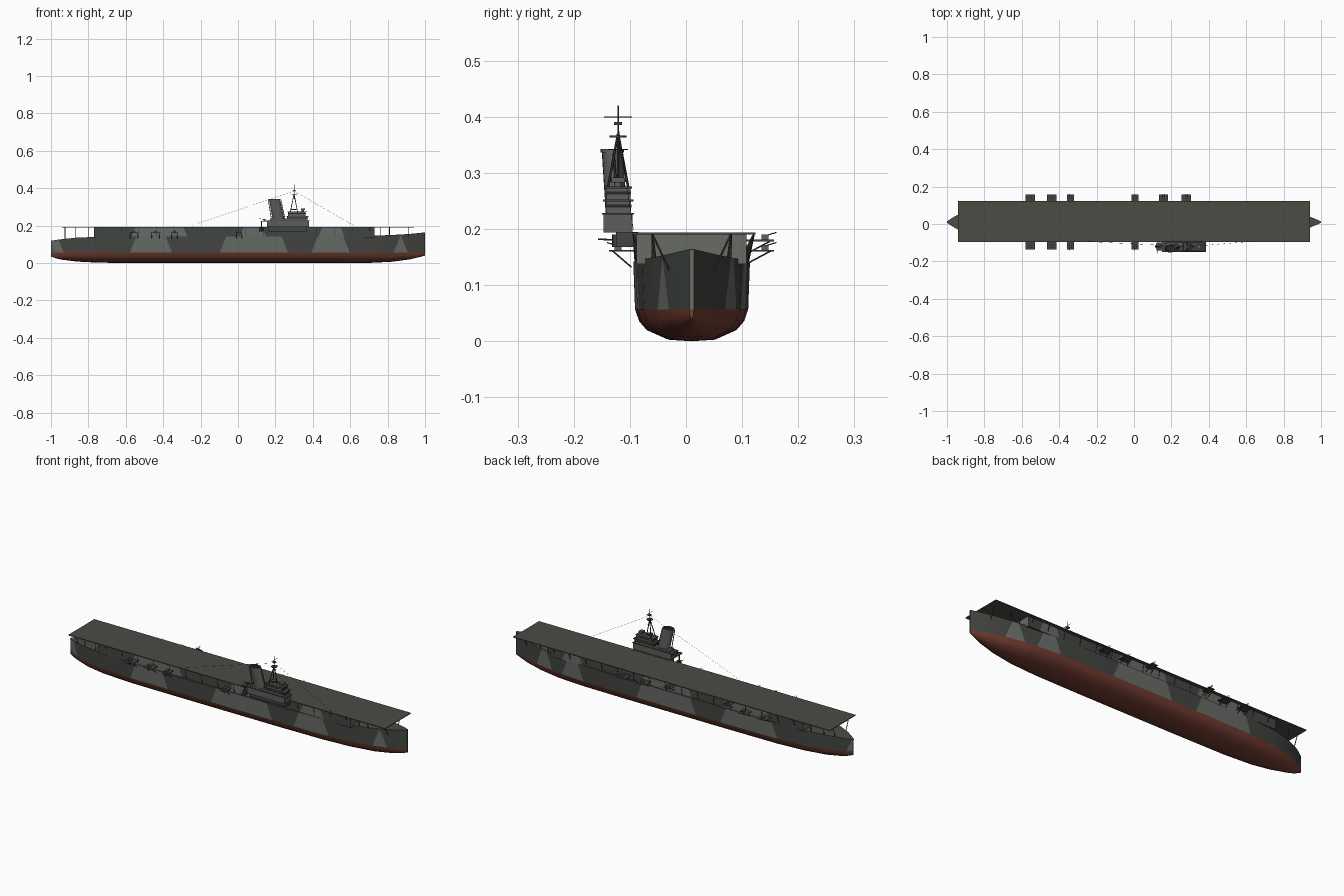
import bpy, bmesh, math
from mathutils import Vector

if "Cube" in bpy.data.objects:
    bpy.data.objects.remove(bpy.data.objects["Cube"])


def material(name, r, g, b):
    m = bpy.data.materials.new(name)
    m.use_nodes = True
    m.diffuse_color = (r, g, b, 1)
    bsdf = m.node_tree.nodes["Principled BSDF"]
    bsdf.inputs["Base Color"].default_value = (r, g, b, 1)
    bsdf.inputs["Roughness"].default_value = 0.8
    return m


DARK = material("dark grey paint", 0.055, 0.06, 0.052)
LIGHT = material("light grey paint", 0.135, 0.148, 0.13)
RED = material("red underwater paint", 0.17, 0.045, 0.03)
DECK = material("deck grey", 0.07, 0.072, 0.06)
ISLAND = material("island grey", 0.105, 0.112, 0.1)
BLACK = material("near black", 0.02, 0.021, 0.019)
MID_Y = 0.01
WATERLINE = 0.057


def finish(name, bm, mats, smooth=False):
    bmesh.ops.recalc_face_normals(bm, faces=bm.faces)
    me = bpy.data.meshes.new(name)
    bm.to_mesh(me)
    bm.free()
    for m in mats:
        me.materials.append(m)
    ob = bpy.data.objects.new(name, me)
    bpy.context.collection.objects.link(ob)
    if smooth:
        bpy.ops.object.select_all(action='DESELECT')
        ob.select_set(True)
        bpy.context.view_layer.objects.active = ob
        bpy.ops.object.shade_smooth_by_angle(angle=math.radians(35))
    return ob


def add_box(bm, x, y, z):
    vs = bmesh.ops.create_cube(bm, size=1)["verts"]
    for v in vs:
        v.co = Vector([(r[0] + r[1]) / 2 + c * (r[1] - r[0]) for r, c in zip((x, y, z), v.co)])


def box(name, x, y, z, mat):
    bm = bmesh.new()
    add_box(bm, x, y, z)
    return finish(name, bm, [mat])


def add_rod(bm, a, b, r, r2=None, sides=6):
    a, b = Vector(a), Vector(b)
    vs = bmesh.ops.create_cone(bm, cap_ends=True, segments=sides, radius1=r,
                               radius2=r if r2 is None else r2, depth=(b - a).length)["verts"]
    rot = Vector((0, 0, 1)).rotation_difference(b - a)
    for v in vs:
        v.co = rot @ v.co + (a + b) / 2


def rods(name, pairs, r, mat, sides=6):
    bm = bmesh.new()
    for a, b in pairs:
        add_rod(bm, a, b, r, sides=sides)
    return finish(name, bm, [mat], sides > 8)


# Camouflage: slanted cuts flip between light and dark along each side
def slant(i):
    return 0.4 if i % 2 else -0.4


def paint(bm, right_cuts, left_cuts, z0):
    for cuts in (right_cuts, left_cuts):
        for i, x in enumerate(cuts):
            bmesh.ops.bisect_plane(bm, geom=bm.verts[:] + bm.edges[:] + bm.faces[:],
                                   plane_co=(x, 0, z0), plane_no=(1, 0, -slant(i)))
    bmesh.ops.recalc_face_normals(bm, faces=bm.faces)
    for f in bm.faces:
        c = f.calc_center_median()
        cuts = right_cuts if c.y < MID_Y else left_cuts
        passed = sum(c.x - slant(i) * (c.z - z0) > x for i, x in enumerate(cuts))
        f.material_index = 1 - passed % 2
        if abs(f.normal.x) > 0.95:
            f.material_index = 1
        if c.z < WATERLINE:
            f.material_index = 2
        elif f.normal.z > 0.9:
            f.material_index = 3


# Hull: stations of x, half width, keel height, top height
STATIONS = [(-1, .004, .035, .12), (-.97, .024, .024, .124), (-.94, .04, .018, .128),
            (-.86, .07, .008, .136), (-.76, .09, .003, .14), (-.6, .101, 0, .141),
            (-.3, .104, 0, .142), (.3, .104, 0, .142), (.55, .1, 0, .143),
            (.7, .088, .001, .146), (.82, .066, .007, .15), (.92, .038, .02, .156),
            (.97, .017, .032, .161), (1, .004, .04, .164)]
BILGE = [(0, 0), (.4, .05), (.77, .35), (.9, .63), (.97, 1)]


def half_width(x):
    for a, b in zip(STATIONS, STATIONS[1:]):
        if a[0] <= x <= b[0]:
            return a[1] + (b[1] - a[1]) * (x - a[0]) / (b[0] - a[0])


bm = bmesh.new()
rings = []
for x, w, keel, top in STATIONS:
    side = [(w * f, keel + (WATERLINE - keel) * h) for f, h in BILGE] + [(w, top)]
    pts = [(-y, z) for y, z in side[:0:-1]] + side
    rings.append([bm.verts.new((x, MID_Y + y, z)) for y, z in pts])
for a, b in zip(rings, rings[1:]):
    for i in range(len(a)):
        j = (i + 1) % len(a)
        bm.faces.new((a[i], a[j], b[j], b[i]))
bm.faces.new(rings[0])
bm.faces.new(rings[-1])
bmesh.ops.bisect_plane(bm, geom=bm.verts[:] + bm.edges[:] + bm.faces[:],
                       plane_co=(0, 0, WATERLINE), plane_no=(0, 0, 1))
paint(bm, [-.95, -.56, -.37, -.08, .25, .41, .58, .85, .89],
      [-.99, -.6, -.3, -.12, .2, .55, .65, .75, .82], 0.1)
finish("hull", bm, [DARK, LIGHT, RED, DECK], True)

# Hangar between the hull and the flight deck
bm = bmesh.new()
add_box(bm, (-.77, .73), (-.088, .108), (.138, .19))
paint(bm, [-.8, -.56, -.28, .02, .14, .44, .56], [-.8, -.56, -.3, -.1, .18, .55, .65], 0.165)
finish("hangar", bm, [DARK, LIGHT, RED, DECK])

# Flight deck
box("flight_deck", (-.94, .94), (-.096, .124), (.19, .194), DECK)

# Posts holding up the overhanging ends of the deck
pairs = []
for x in (-.925, -.87, -.8, .76, .81, .91):
    for s in (-1, 1):
        w = half_width(x) * .9
        pairs.append(((x, MID_Y + s * w, .12), (x, MID_Y + s * max(w, .07), .191)))
rods("deck_posts", pairs, .0018, DARK)

# Slanting brackets under the deck edge
pairs = []
for i in range(16):
    x = -.72 + i * .095
    w = half_width(x)
    pairs += [((x, MID_Y - w + .004, .138), (x, -.094, .191)),
              ((x, MID_Y + w - .004, .138), (x, .121, .191))]
rods("deck_brackets", pairs, .0016, DARK)

# Gun platforms with braces and twin guns along both sides
plates, guns, braces, barrels = bmesh.new(), bmesh.new(), [], []
for x, w, right in ((-.555, .05, 1), (-.44, .05, 1), (-.34, .036, 1),
                    (.005, .036, 1), (.158, .05, 0), (.28, .05, 0)):
    for s, reach in ((1, .157), (-1, .137)):
        if s < 0 and not right:
            continue
        z = .18 if s > 0 and w < .04 else .162
        inner, outer = s * .085, s * reach
        add_box(plates, (x - w / 2, x + w / 2), sorted((inner, outer)), (z - .002, z + .001))
        g = s * (reach - .016)
        add_box(guns, (x - .008, x + .008), (g - .006, g + .006), (z, z + .01))
        for dx in (-.4 * w, .4 * w):
            braces.append(((x + dx, s * .097, z - .03), (x + dx, outer - s * .006, z - .001)))
            barrels.append(((x + dx * .2, g, z + .008), (x + dx * .2, g + s * .02, z + .014)))
finish("gun_platforms", plates, [DARK])
finish("gun_mounts", guns, [ISLAND])
rods("platform_braces", braces, .0014, DARK)
rods("gun_barrels", barrels, .001, BLACK)

# Island: support, lower block, bridge levels, window bands
IY = -.121
box("island_support", (.16, .37), (-.125, -.085), (.168, .195), DARK)
box("island_base", (.155, .38), (-.147, -.095), (.194, .228), ISLAND)
box("island_aft_house", (.17, .262), (-.143, -.1), (.228, .238), ISLAND)
box("bridge_lower", (.262, .372), (-.143, -.098), (.228, .252), ISLAND)
box("bridge_wing", (.256, .38), (-.148, -.094), (.249, .253), DARK)
box("bridge_upper", (.268, .362), (-.142, -.099), (.253, .274), ISLAND)
box("bridge_roof", (.264, .368), (-.145, -.096), (.272, .276), DARK)
box("lower_windows", (.261, .374), (-.144, -.097), (.238, .244), BLACK)
box("upper_windows", (.267, .3635), (-.143, -.098), (.262, .267), BLACK)
box("island_ledge", (.15, .385), (-.15, -.093), (.226, .229), DARK)

# Director on the bridge and light guns around the island
bm = bmesh.new()
add_rod(bm, (.347, IY, .276), (.347, IY, .283), .007, sides=12)
add_box(bm, (.337, .358), (IY - .012, IY + .012), (.283, .292))
finish("director", bm, [ISLAND])
bm = bmesh.new()
add_box(bm, (.12, .156), (-.142, -.1), (.222, .225))
add_box(bm, (.136, .148), (-.126, -.114), (.225, .236))
add_rod(bm, (.142, IY, .233), (.112, IY, .238), .0012)
add_rod(bm, (.125, IY, .18), (.125, IY, .223), .003)
add_rod(bm, (.125, -.12, .168), (.125, -.12, .19), .012, sides=10)
add_rod(bm, (.125, -.115, .18), (.125, -.157, .182), .0015)
finish("island_guns", bm, [DARK])

# Funnel: leaning oval tube with a dark mouth
def oval_ring(bm, x, y, z, rx, ry):
    return [bm.verts.new((x + rx * math.cos(t * math.pi / 10), y + ry * math.sin(t * math.pi / 10), z))
            for t in range(20)]


bm = bmesh.new()
levels = [oval_ring(bm, *p) for p in (
    (.218, -.124, .228, .032, .019), (.196, -.131, .336, .03, .019), (.196, -.131, .336, .032, .021),
    (.194, -.1315, .343, .032, .021), (.194, -.1315, .343, .027, .016), (.197, -.131, .325, .027, .016))]
for k, (a, b) in enumerate(zip(levels, levels[1:])):
    for i in range(20):
        f = bm.faces.new((a[i], a[(i + 1) % 20], b[(i + 1) % 20], b[i]))
        f.material_index = int(k == 4)
bm.faces.new(levels[-1]).material_index = 1
finish("funnel", bm, [ISLAND, BLACK], True)
rods("funnel_pipes", [((.18, IY - .012, .228), (.161, IY - .014, .34)),
                      ((.253, IY, .228), (.23, IY - .008, .335))], .002, DARK)

# Tripod mast with platforms, yard and pole
M = Vector((.3, IY, .37))
rods("mast_legs", [(p, M) for p in ((.318, IY, .275), (.28, IY - .018, .275), (.28, IY + .018, .275))],
     .0022, DARK)
rods("mast_pole", [(M - Vector((0, 0, .03)), (.3, IY, .42))], .0012, DARK)
rods("mast_yards", [((.3, IY - .025, .4), (.3, IY + .025, .4)),
                    ((.3, IY - .018, .342), (.3, IY + .018, .342))], .001, DARK)
rods("mast_top_platform", [((.3, IY, .363), (.3, IY, .367))], .015, DARK, 12)
rods("mast_low_platform", [((.298, IY, .284), (.298, IY, .29))], .014, DARK, 12)
box("mast_aerial", (.293, .307), (IY - .007, IY + .007), (.385, .391), DARK)

# Aerial wires running to the deck
rods("aerial_wires", [((.3, IY, .385), (-.25, -.094, .2)), ((.3, IY, .385), (.62, -.094, .2))],
     .0004, BLACK, 4)
